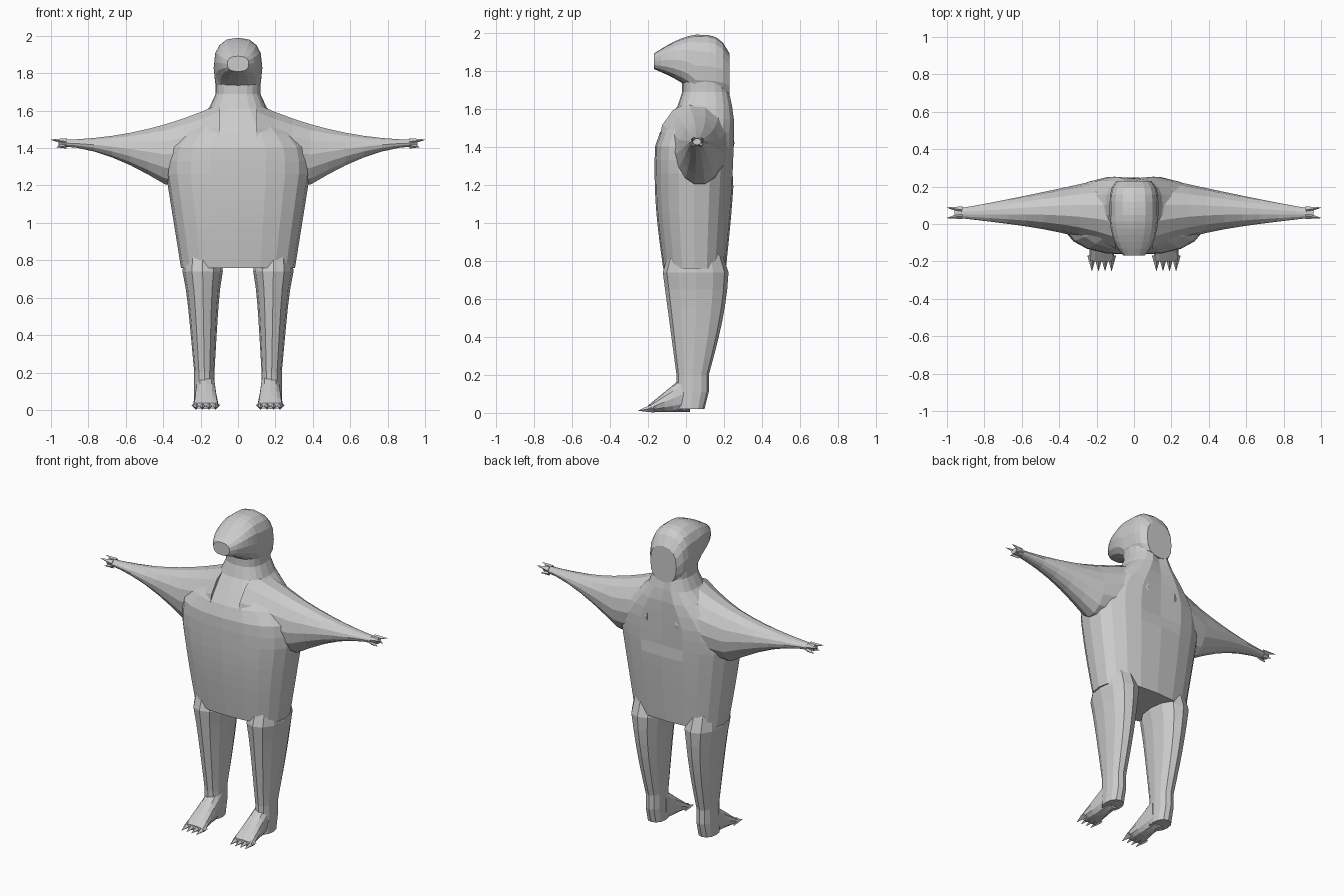
import bpy, bmesh, math
from mathutils import Vector

old = bpy.data.objects.get("Cube")
if old:
    bpy.data.objects.remove(old, do_unlink=True)

GREY = (0.6, 0.6, 0.6, 1)
grey = bpy.data.materials.new("plain grey")
grey.use_nodes = True
grey.diffuse_color = GREY
grey.node_tree.nodes["Principled BSDF"].inputs["Base Color"].default_value = GREY


def clamp(value):
    return max(0, min(1, value))


def smoothstep(value):
    value = clamp(value)
    return value * value * (3 - 2 * value)


def quarter_sine(value):
    return math.sin(clamp(value) * math.pi / 2)


def finish(bm, name):
    bmesh.ops.recalc_face_normals(bm, faces=bm.faces)
    mesh = bpy.data.meshes.new(name)
    bm.to_mesh(mesh)
    bm.free()
    mesh.materials.append(grey)
    obj = bpy.data.objects.new(name, mesh)
    bpy.context.collection.objects.link(obj)


def superellipse(sides, power):
    """Unit outline, rounder or boxier with the power."""
    for k in range(sides):
        angle = math.tau * k / sides
        c, s = math.cos(angle), math.sin(angle)
        yield (math.copysign(abs(c) ** (2 / power), c),
               math.copysign(abs(s) ** (2 / power), s))


def loft(name, axis, start, end, count, section, sides, power=2, flip=1, dent=None):
    """Skin rings along an axis; section(position) gives the bounds on the other two axes."""
    bm = bmesh.new()
    first, second = [i for i in range(3) if i != axis]
    loops = []
    for ring in range(count + 1):
        position = start + (end - start) * ring / count
        a_low, a_high, b_low, b_high = section(position)
        loop = []
        for u, v in superellipse(sides, power):
            p = Vector()
            p[axis] = position
            p[first] = (a_low + a_high) / 2 + u * (a_high - a_low) / 2
            p[second] = (b_low + b_high) / 2 + v * (b_high - b_low) / 2
            if dent:
                dent(p)
            p.x *= flip
            loop.append(bm.verts.new(p))
        loops.append(loop)
    for low, high in zip(loops, loops[1:]):
        for k in range(sides):
            j = (k + 1) % sides
            bm.faces.new((low[k], low[j], high[j], high[k]))
    bm.faces.new(loops[0])
    bm.faces.new(loops[-1])
    finish(bm, name)


def spike(name, base, tip, radius, flip):
    """Small four-sided point for toes and fingers."""
    base, tip = Vector(base), Vector(tip)
    direction = tip - base
    turn = direction.to_track_quat('Z', 'Y')
    bm = bmesh.new()
    bmesh.ops.create_cone(bm, cap_ends=True, segments=4, radius1=radius,
                          radius2=radius / 20, depth=direction.length)
    for vert in bm.verts:
        vert.co = turn @ vert.co + (base + tip) / 2
        vert.co.x *= flip
    finish(bm, name)


def trunk_section(z):
    # Hips widening to the chest, then shoulders sloping into the neck
    rise = (z - 0.76) / 0.5
    slope = smoothstep((z - 1.36) / 0.33)
    half = 0.305 + 0.08 * clamp(rise) - 0.265 * slope
    front = -0.12 - 0.045 * quarter_sine(rise) + 0.145 * slope ** 1.3
    back = 0.21 + 0.05 * math.sin(math.pi * rise / 3) - 0.025 * slope ** 6
    return -half, half, front, back


def spine_furrow(p):
    if abs(p.x) < 0.02 and p.y > 0.1 and p.z > 1.2:
        p.y -= 0.015


def head_section(y):
    # Blunt muzzle in front of y = 0.05, rounded skull behind it
    muzzle = clamp((0.05 - y) / 0.22)
    skull = clamp((y - 0.05) / 0.18)
    half = 0.13 * math.sqrt(1 - 0.82 * muzzle ** 2 - 0.5 * skull ** 5)
    top = 1.99 - 0.1 * muzzle ** 1.5 - 0.1 * skull ** 4
    return -half, half, 1.66 + 0.15 * muzzle ** 0.6, top


def arm_section(x):
    # Deep armpit and full shoulder tapering to a thin wrist
    rest = clamp((0.96 - x) / 0.86)
    armpit = clamp(rest / 0.66)
    return (0.035 - 0.1 * rest - 0.08 * rest ** 4, 0.08 + 0.175 * rest ** 1.1,
            1.41 - 0.21 * armpit ** 1.8, 1.445 + 0.195 * rest ** 2)


def leg_section(z):
    # Straight shin front, fuller calf and thigh, top tucked into the hips
    rise = clamp((z - 0.2) / 0.6)
    heel = clamp(1 - z / 0.08)
    tuck = clamp((z - 0.76) / 0.16)
    half = 0.054 + 0.045 * rise + 0.025 * rise ** 6 - 0.06 * tuck
    middle = 0.18 + 0.01 * rise
    return (middle - half, middle + half, -0.05 - 0.08 * rise + 0.08 * tuck,
            0.12 + 0.105 * quarter_sine(rise) - 0.03 * heel - 0.07 * tuck)


def foot_section(y):
    # Wedge falling from the ankle to the toes
    rest = (y + 0.21) / 0.23
    inset = 0.02 * rest
    return 0.102 + inset, 0.243 - inset, 0.005, 0.03 + 0.19 * rest


loft("trunk", 2, 0.76, 1.76, 14, trunk_section, 20, 2.5, dent=spine_furrow)
loft("head", 1, 0.23, -0.168, 11, head_section, 16, 2.5)

# Limbs, mirrored
for side, flip in (("left", 1), ("right", -1)):
    loft(side + "_arm", 0, 0.1, 0.96, 9, arm_section, 14, flip=flip)
    loft(side + "_leg", 2, 0.02, 0.92, 10, leg_section, 12, 2.2, flip)
    loft(side + "_foot", 1, 0.02, -0.2, 5, foot_section, 12, 2.3, flip)
    for i in range(4):
        x = 0.12 + 0.035 * i
        spike(f"{side}_toe_{i + 1}", (x, -0.17, 0.025), (x, -0.25, 0.012), 0.024, flip)
    # Finger tips at the corners of the wrist
    for i, (across, up) in enumerate(((-1, -1), (1, -1), (-1, 1), (1, 1))):
        base = (0.92, 0.06 + 0.016 * across, 1.425 + 0.01 * up)
        tip = (0.985 + 0.015 * up, 0.06 + 0.028 * across, 1.425 + 0.02 * up)
        spike(f"{side}_finger_{i + 1}", base, tip, 0.018, flip)
